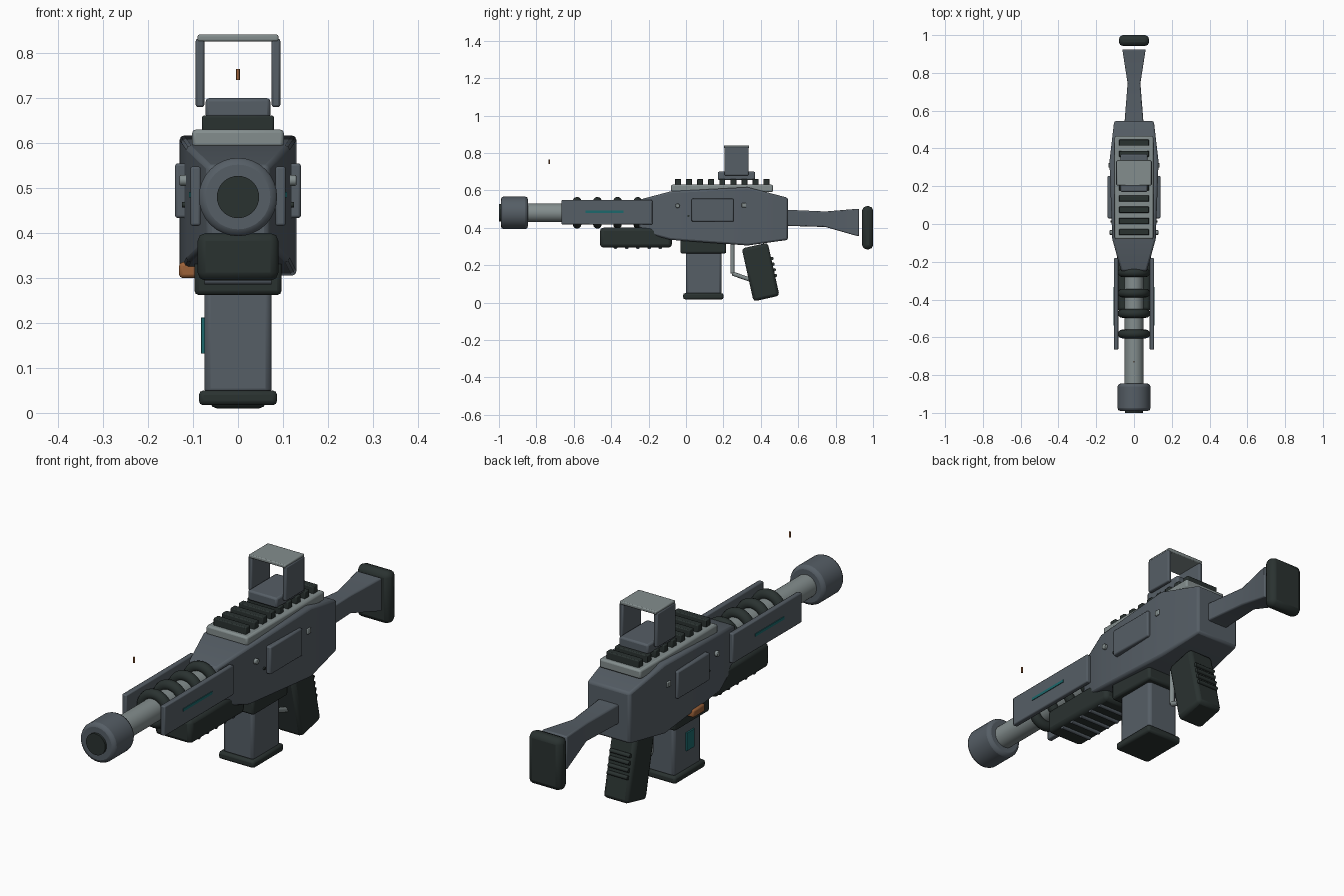
import bpy, bmesh, math
from mathutils import Vector, Matrix

if "Cube" in bpy.data.objects:
    bpy.data.objects.remove(bpy.data.objects["Cube"])


def material(name, rgb):
    m = bpy.data.materials.new(name)
    m.diffuse_color = (*rgb, 1)
    m.use_nodes = True
    m.node_tree.nodes["Principled BSDF"].inputs["Base Color"].default_value = m.diffuse_color
    return m


STEEL = material("blue grey steel", (0.092, 0.112, 0.132))
DARK = material("dark rubber", (0.023, 0.032, 0.030))
LIGHT = material("light metal", (0.23, 0.27, 0.27))
CYAN = material("teal glow", (0.012, 0.14, 0.15))
ORANGE = material("copper orange", (0.33, 0.12, 0.04))


def finish(name, bm, mat, bevel=0.0, segments=2):
    bmesh.ops.recalc_face_normals(bm, faces=bm.faces)
    mesh = bpy.data.meshes.new(name)
    bm.to_mesh(mesh)
    bm.free()
    mesh.materials.append(mat)
    ob = bpy.data.objects.new(name, mesh)
    bpy.context.collection.objects.link(ob)
    if bevel:
        mod = ob.modifiers.new("bevel", 'BEVEL')
        mod.width = bevel
        mod.segments = segments
        mod.limit_method = 'ANGLE'
        mod.angle_limit = math.radians(40)
    bpy.ops.object.select_all(action='DESELECT')
    ob.select_set(True)
    bpy.context.view_layer.objects.active = ob
    bpy.ops.object.shade_smooth_by_angle(angle=math.radians(35))
    return ob


def box(name, xs, ys, zs, mat, bevel=0.006, tilt=0.0):
    """Box from x, y, z ranges, optionally tilted about x."""
    rng = (xs, ys, zs)
    bm = bmesh.new()
    bmesh.ops.create_cube(bm, size=1)
    size = [b - a for a, b in rng]
    mid = Vector([(a + b) / 2 for a, b in rng])
    bmesh.ops.scale(bm, vec=size, verts=bm.verts)
    bmesh.ops.transform(bm, matrix=Matrix.Translation(mid) @ Matrix.Rotation(tilt, 4, 'X'), verts=bm.verts)
    return finish(name, bm, mat, bevel)


def cylinder(name, a, b, r, mat, sides=32, bevel=0.0):
    a, b = Vector(a), Vector(b)
    bm = bmesh.new()
    bmesh.ops.create_cone(bm, cap_ends=True, segments=sides, radius1=r, radius2=r, depth=(b - a).length)
    rot = Vector((0, 0, 1)).rotation_difference(b - a).to_matrix().to_4x4()
    bmesh.ops.transform(bm, matrix=Matrix.Translation((a + b) / 2) @ rot, verts=bm.verts)
    return finish(name, bm, mat, bevel)


def loft(name, sections, mat, bevel):
    """Rectangular sections (y, half width, low z, high z) joined along y."""
    bm = bmesh.new()
    rings = [[bm.verts.new((sx * w, y, z)) for sx, z in ((-1, lo), (1, lo), (1, hi), (-1, hi))]
             for y, w, lo, hi in sections]
    for p, q in zip(rings, rings[1:]):
        for i in range(4):
            j = (i + 1) % 4
            bm.faces.new((p[i], p[j], q[j], q[i]))
    bm.faces.new(rings[0])
    bm.faces.new(rings[-1])
    return finish(name, bm, mat, bevel)


def ring(name, y, z, major, minor, mat, n=32, m=12):
    bm = bmesh.new()
    loops = []
    for i in range(n):
        t = math.tau * i / n
        loop = []
        for j in range(m):
            p = math.tau * j / m
            r = major + minor * math.cos(p)
            loop.append(bm.verts.new((r * math.cos(t), y + minor * math.sin(p), z + r * math.sin(t))))
        loops.append(loop)
    for i in range(n):
        a, b = loops[i], loops[(i + 1) % n]
        for j in range(m):
            k = (j + 1) % m
            bm.faces.new((a[j], a[k], b[k], b[j]))
    return finish(name, bm, mat)


# Barrel, muzzle and cooling rings
AXIS = 0.48
cylinder("barrel", (0, -0.88, AXIS), (0, -0.2, AXIS), 0.05, LIGHT)
cylinder("muzzle", (0, -0.99, AXIS), (0, -0.845, AXIS), 0.087, STEEL, bevel=0.015)
cylinder("muzzle_bore", (0, -1.0, AXIS), (0, -0.97, AXIS), 0.047, DARK)
for i in range(4):
    ring(f"cooling_ring_{i}", -0.582 + 0.108 * i, AXIS, 0.062, 0.023, DARK)

# Receiver
loft("receiver", [(-0.25, 0.068, 0.38, 0.55), (-0.08, 0.115, 0.335, 0.595), (0.33, 0.13, 0.305, 0.617),
                  (0.545, 0.105, 0.335, 0.56)], STEEL, 0.01)

# Details on both sides
for s, side in ((-1, "left"), (1, "right")):
    def span(a, b):
        return tuple(sorted((s * a, s * b)))
    box(f"{side}_barrel_shroud", span(0.083, 0.106), (-0.665, -0.18), (0.416, 0.548), STEEL, 0.005)
    box(f"{side}_glow_strip", span(0.104, 0.109), (-0.537, -0.334), (0.479, 0.491), CYAN, 0.0)
    box(f"{side}_side_panel", span(0.11, 0.14), (0.03, 0.255), (0.433, 0.555), STEEL, 0.006)
    cylinder(f"{side}_front_pin", (s * 0.1, -0.045, 0.517), (s * 0.13, -0.045, 0.517), 0.012, LIGHT, 16, 0.003)
    box(f"{side}_rear_pin", span(0.115, 0.136), (0.298, 0.322), (0.508, 0.532), LIGHT, 0.003)
    cylinder(f"{side}_small_pin", (s * 0.1, 0.013, 0.463), (s * 0.125, 0.013, 0.463), 0.006, DARK, 12)
    box(f"{side}_sight_post", span(0.075, 0.094), (0.205, 0.335), (0.68, 0.832), STEEL, 0.005)

# Top rail with teeth
box("top_rail", (-0.102, 0.102), (-0.08, 0.465), (0.59, 0.63), LIGHT, 0.008)
for i in range(9):
    y = -0.043 + 0.0592 * i
    box(f"rail_tooth_{i}", (-0.08, 0.08), (y - 0.016, y + 0.016), (0.625, 0.661), DARK, 0.004)

# Sight
box("sight_base", (-0.072, 0.072), (0.17, 0.37), (0.655, 0.70), STEEL, 0.008)
box("sight_hood", (-0.09, 0.09), (0.203, 0.338), (0.826, 0.841), LIGHT, 0.004)
cylinder("floating_reticle", (0, -0.73, 0.74), (0, -0.73, 0.765), 0.004, ORANGE, 12)

# Ribbed handguard
box("handguard", (-0.09, 0.09), (-0.46, -0.075), (0.294, 0.40), DARK, 0.018)
for i in range(5):
    y = -0.377 + 0.06 * i
    cylinder(f"handguard_rib_{i}", (-0.075, y, 0.295), (0.075, y, 0.295), 0.01, STEEL, 12)

# Magazine
box("magazine_well", (-0.097, 0.097), (-0.03, 0.215), (0.262, 0.35), DARK, 0.01)
box("magazine", (-0.075, 0.075), (0.0, 0.19), (0.04, 0.30), STEEL, 0.014)
box("magazine_floorplate", (-0.087, 0.087), (-0.015, 0.20), (0.017, 0.05), DARK, 0.01)
box("magazine_window", (-0.082, -0.074), (0.055, 0.11), (0.132, 0.212), CYAN, 0.001)
box("release_catch", (-0.131, -0.09), (0.05, 0.135), (0.30, 0.335), ORANGE, 0.008)

# Grip and trigger guard
box("pistol_grip", (-0.062, 0.062), (0.328, 0.47), (0.018, 0.308), DARK, 0.016, math.radians(12.5))
for i in range(4):
    z = 0.235 - 0.03 * i
    y = 0.459 + 0.0065 * i
    cylinder(f"grip_rib_{i}", (-0.05, y, z), (0.05, y, z), 0.009, DARK, 12)
guard_path = [(0, 0.248, 0.32), (0, 0.248, 0.155), (0, 0.35, 0.12)]
for i, (a, b) in enumerate(zip(guard_path, guard_path[1:])):
    cylinder(f"trigger_guard_{i}", a, b, 0.011, LIGHT, 12, 0.003)

# Stock and butt pad
loft("stock", [(0.54, 0.05, 0.41, 0.496), (0.745, 0.034, 0.404, 0.487), (0.925, 0.062, 0.353, 0.502)], STEEL, 0.006)
box("butt_pad", (-0.08, 0.08), (0.942, 1.0), (0.285, 0.515), DARK, 0.022)
